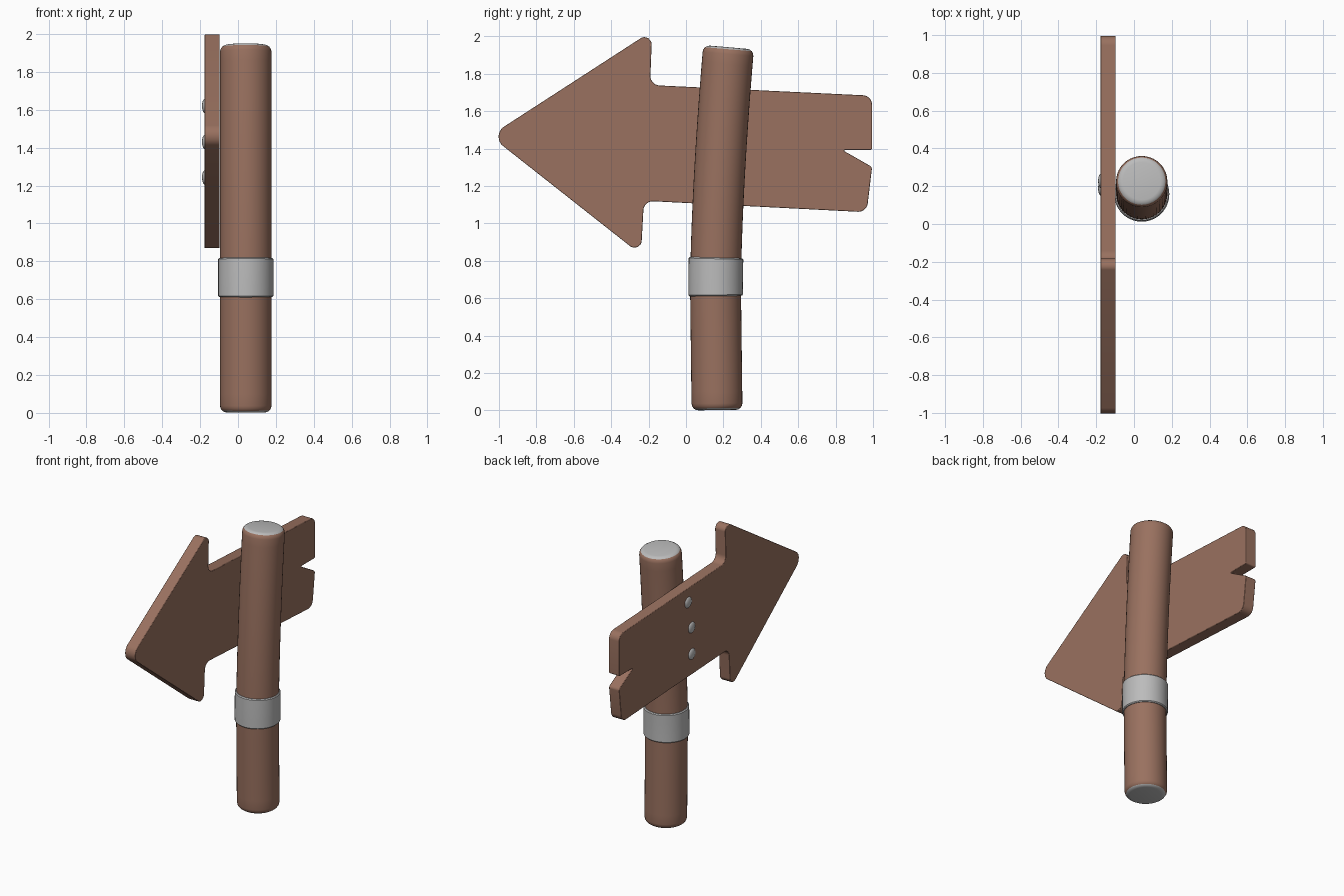
import bpy, bmesh, math
from mathutils import Vector

if "Cube" in bpy.data.objects:
    bpy.data.objects.remove(bpy.data.objects["Cube"])


def material(name, rgb):
    m = bpy.data.materials.new(name)
    m.diffuse_color = (*rgb, 1)
    m.use_nodes = True
    m.node_tree.nodes["Principled BSDF"].inputs["Base Color"].default_value = m.diffuse_color
    return m


BROWN = material("brown wood", (0.32, 0.165, 0.115))
GREY = material("light grey", (0.5, 0.5, 0.5))


def finish(name, bm, mats, angle=35):
    bmesh.ops.recalc_face_normals(bm, faces=bm.faces)
    me = bpy.data.meshes.new(name)
    bm.to_mesh(me)
    bm.free()
    for m in mats:
        me.materials.append(m)
    ob = bpy.data.objects.new(name, me)
    bpy.context.collection.objects.link(ob)
    bpy.ops.object.select_all(action='DESELECT')
    ob.select_set(True)
    bpy.context.view_layer.objects.active = ob
    bpy.ops.object.shade_smooth_by_angle(angle=math.radians(angle))
    return ob


# Centre line of the gently bent pole
POLE_X = 0.041


def centre(z):
    if z < 0.65:
        return 0.158 + 0.008 * (0.65 - z) / 0.65, -0.012
    t = (z - 0.65) / 1.25
    return 0.158 + 0.066 * t ** 1.6, 0.0845 * t ** 0.6


def ring(bm, z, r, sides=40):
    y, slope = centre(z)
    up = Vector((0, slope, 1)).normalized()
    side = Vector((0, up.z, -up.y))
    c = Vector((POLE_X, y, z))
    return [bm.verts.new(c + r * (math.cos(a) * Vector((1, 0, 0)) + math.sin(a) * side))
            for a in (2 * math.pi * i / sides for i in range(sides))]


def sweep(bm, profile, closed=False):
    rings = [ring(bm, z, r) for z, r in profile]
    pairs = list(zip(rings, rings[1:])) + ([(rings[-1], rings[0])] if closed else [])
    for a, b in pairs:
        for i in range(len(a)):
            j = (i + 1) % len(a)
            bm.faces.new((a[i], a[j], b[j], b[i]))
    return rings


# Pole: rounded ends, grey end caps
R, B, TOP, BOT = 0.136, 0.036, 1.942, 0.002
arc = [(B * (1 - math.cos(a)), R - B + B * math.sin(a))
       for a in (math.pi / 8 * i for i in range(5))]
profile = [(BOT + d, r) for d, r in arc]
profile += [(0.1 + 1.75 * i / 24, R) for i in range(25)]
profile += [(TOP - d, r) for d, r in reversed(arc)]
bm = bmesh.new()
rings = sweep(bm, profile)
bm.faces.new(rings[0])
bm.faces.new(rings[-1])
cap = {v for r in rings[:3] + rings[-3:] for v in r}
for f in bm.faces:
    if all(v in cap for v in f.verts):
        f.material_index = 1
finish("pole", bm, [BROWN, GREY])

# Metal band around the pole
bm = bmesh.new()
sweep(bm, [(0.612, 0.13), (0.612, 0.14), (0.618, 0.146), (0.68, 0.146), (0.75, 0.146),
           (0.811, 0.146), (0.817, 0.14), (0.817, 0.13)], closed=True)
finish("band", bm, [GREY])


# Arrow board: outline corners (y, z, corner radius), rounded and extruded
def rounded(corners, seg=6):
    out = []
    n = len(corners)
    for i, (y, z, r) in enumerate(corners):
        p = Vector((y, z))
        u = (Vector(corners[i - 1][:2]) - p).normalized()
        w = (Vector(corners[(i + 1) % n][:2]) - p).normalized()
        half = u.angle(w) / 2
        c = p + (u + w).normalized() * (r / math.sin(half))
        t = r / math.tan(half)
        a, b = p + u * t - c, p + w * t - c
        for k in range(seg + 1):
            d = a.lerp(b, k / seg)
            out.append(c + d.normalized() * r)
    return out


corners = [(-1.048, 1.469, 0.063), (-0.181, 2.03, 0.038), (-0.192, 1.74, 0.05),
           (0.995, 1.683, 0.05), (0.995, 1.393, 0.01), (0.835, 1.393, 0.004),
           (0.995, 1.302, 0.022), (0.966, 1.06, 0.05), (-0.225, 1.121, 0.05),
           (-0.241, 0.833, 0.038)]
bm = bmesh.new()
face = bm.faces.new([bm.verts.new((-0.177, p.x, p.y)) for p in rounded(corners)])
ext = bmesh.ops.extrude_face_region(bm, geom=[face])
bmesh.ops.translate(bm, vec=(0.08, 0, 0),
                    verts=[g for g in ext['geom'] if isinstance(g, bmesh.types.BMVert)])
board = finish("arrow_board", bm, [BROWN])
bev = board.modifiers.new("soft edges", 'BEVEL')
bev.width = 0.006
bev.segments = 2
bev.limit_method = 'ANGLE'
bev.angle_limit = math.radians(60)

# Three domed nails on the far side of the board
for i, (y, z) in enumerate([(0.228, 1.62), (0.19, 1.43), (0.188, 1.243)]):
    bm = bmesh.new()
    bmesh.ops.create_uvsphere(bm, u_segments=20, v_segments=12, radius=1)
    bmesh.ops.scale(bm, vec=(0.016, 0.039, 0.039), verts=bm.verts)
    bmesh.ops.translate(bm, vec=(-0.174, y, z), verts=bm.verts)
    finish(f"nail_{i + 1}", bm, [GREY], 60)
